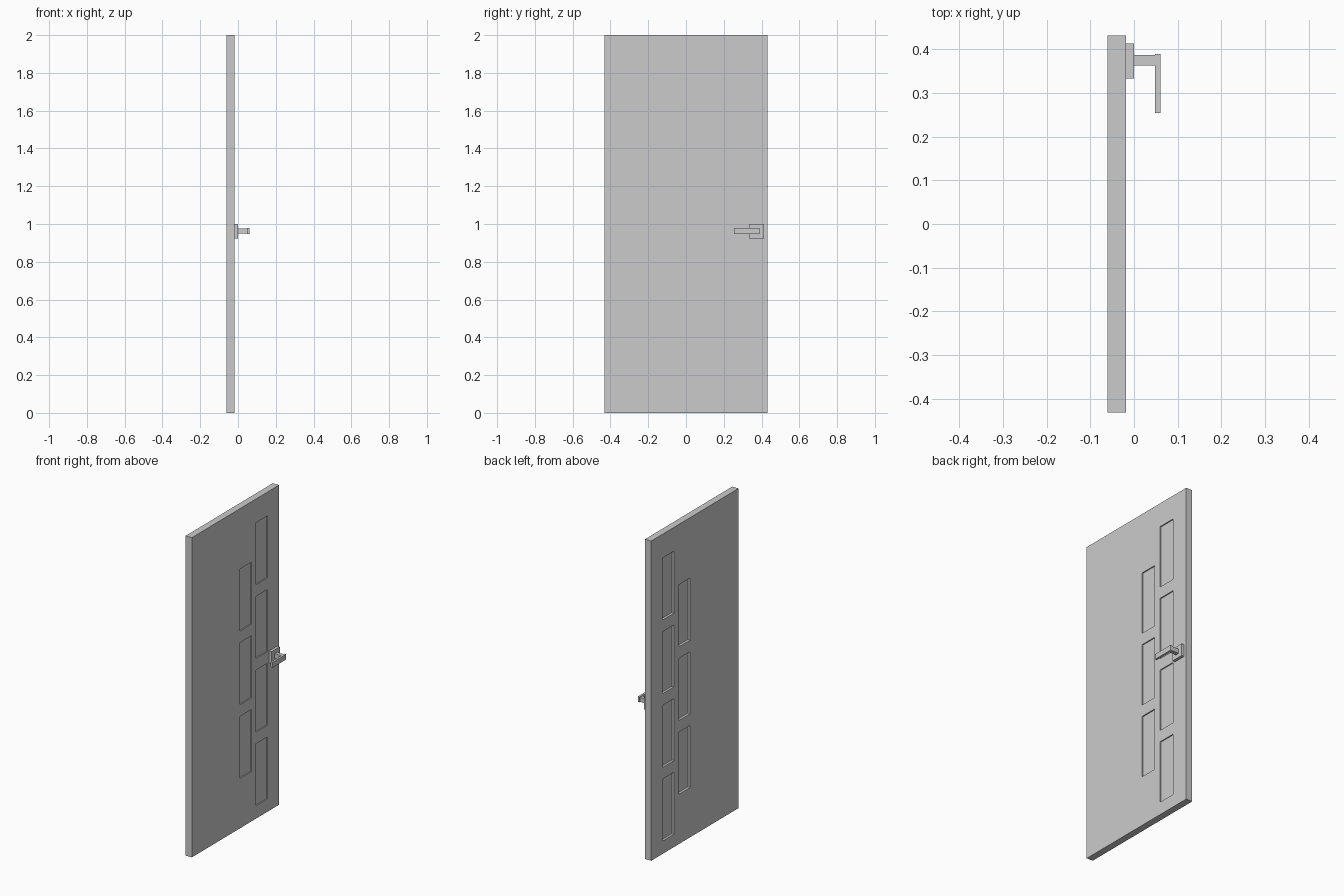
import bpy, bmesh
from mathutils import Vector

if "Cube" in bpy.data.objects:
    bpy.data.objects.remove(bpy.data.objects["Cube"])


def boxes(name, ranges):
    """One mesh object made of axis-aligned boxes given as (x0, x1, y0, y1, z0, z1)."""
    bm = bmesh.new()
    for x0, x1, y0, y1, z0, z1 in ranges:
        size = Vector((x1 - x0, y1 - y0, z1 - z0))
        mid = Vector((x0 + x1, y0 + y1, z0 + z1)) / 2
        for v in bmesh.ops.create_cube(bm, size=1)["verts"]:
            v.co = v.co * size + mid
    mesh = bpy.data.meshes.new(name)
    bm.to_mesh(mesh)
    bm.free()
    obj = bpy.data.objects.new(name, mesh)
    bpy.context.collection.objects.link(obj)
    return obj


BACK, FRONT = -0.061, -0.018
PITCH, HEIGHT = 0.461, 0.388

# Door slab
door = boxes("door_slab", [(BACK, FRONT, -0.431, 0.431, 0, 2)])

# Two staggered columns of recessed panels, on both faces
panels = [(0.205, 0.317, 0.08 + i * PITCH) for i in range(4)]
panels += [(0.047, 0.158, 0.312 + i * PITCH) for i in range(3)]
cuts = []
for y0, y1, z in panels:
    cuts.append((FRONT - 0.007, FRONT + 0.02, y0, y1, z, z + HEIGHT))
    cuts.append((BACK - 0.02, BACK + 0.015, y0, y1, z, z + HEIGHT))
cutter = boxes("panel_cutter", cuts)
cutter.hide_render = True
mod = door.modifiers.new("panels", "BOOLEAN")
mod.operation = "DIFFERENCE"
mod.solver = "EXACT"
mod.object = cutter
bpy.context.view_layer.objects.active = door
bpy.ops.object.modifier_apply(modifier=mod.name)
bpy.data.objects.remove(cutter)

# Handle: plate, stem and lever
boxes("handle_plate", [(FRONT, 0.0, 0.333, 0.413, 0.924, 1.0)])
boxes("handle_stem", [(0.0, 0.048, 0.362, 0.387, 0.949, 0.976)])
boxes("handle_lever", [(0.048, 0.061, 0.254, 0.389, 0.946, 0.979)])
